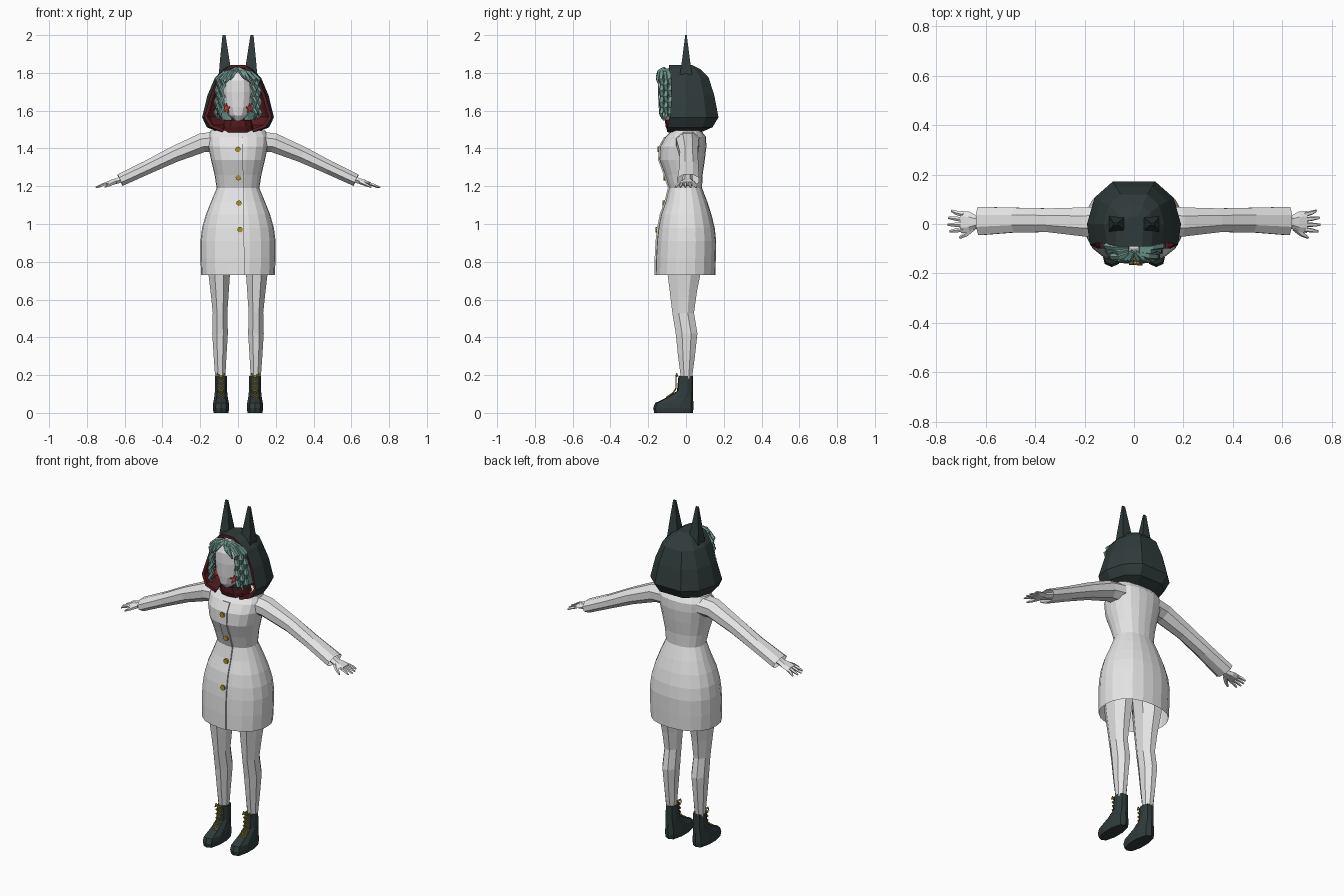
import bpy, bmesh, math
from mathutils import Vector as V


def mat(name, r, g, b):
    m = bpy.data.materials.new(name)
    m.diffuse_color = (r, g, b, 1)
    return m


WHITE = mat("off_white", 0.78, 0.78, 0.78)
DARK = mat("dark_slate", 0.03, 0.044, 0.044)
MAROON = mat("maroon_lining", 0.1, 0.012, 0.015)
TEAL = mat("teal_hair", 0.16, 0.32, 0.28)
GOLD = mat("old_gold", 0.42, 0.29, 0.02)
RED = mat("cheek_red", 0.75, 0.04, 0.04)


def loft(name, rings, m, start=True, end=True, closed=True):
    """Skin a list of equal-length point rings, with optional end caps."""
    bm = bmesh.new()
    vs = [[bm.verts.new(p) for p in r] for r in rings]
    n = len(vs[0])
    for a, b in zip(vs, vs[1:]):
        for i in range(n if closed else n - 1):
            j = (i + 1) % n
            bm.faces.new((a[i], a[j], b[j], b[i]))
    if start:
        bm.faces.new(vs[0])
    if end:
        bm.faces.new(vs[-1])
    bmesh.ops.recalc_face_normals(bm, faces=bm.faces)
    me = bpy.data.meshes.new(name)
    bm.to_mesh(me)
    bm.free()
    me.materials.append(m)
    ob = bpy.data.objects.new(name, me)
    bpy.context.collection.objects.link(ob)
    return ob


def oval(z, rx, yf, yb, n=16, p=2.3, cx=0.0):
    """Horizontal superellipse ring between front yf and back yb."""
    pts = []
    for i in range(n):
        a = 2 * math.pi * (i + 0.5 * (n < 12)) / n
        c, s = math.cos(a), math.sin(a)
        k = (abs(c) ** p + abs(s) ** p) ** (-1 / p)
        pts.append((cx + rx * c * k, (yf + yb) / 2 + (yb - yf) / 2 * s * k, z))
    return pts


def tube(name, path, radii, m, n=6, end=True):
    """Tube along a path; radii are (across, in y) for each point."""
    path = [V(p) for p in path]
    rings = []
    for i, p in enumerate(path):
        d = (path[min(i + 1, len(path) - 1)] - path[max(i - 1, 0)]).normalized()
        v = d.cross(V((0, 1, 0))).normalized()
        u = v.cross(d)
        a, b = radii[i] if isinstance(radii, list) else radii
        rings.append([p + v * a * math.cos(2 * math.pi * (k + .5) / n)
                      + u * b * math.sin(2 * math.pi * (k + .5) / n) for k in range(n)])
    return loft(name, rings, m, True, end)


# Coat: fitted bodice and bell skirt (z, half width, front y, back y)
COAT = [(0.73, .195, -.162, .155), (0.82, .199, -.160, .158), (0.91, .199, -.155, .160),
        (0.98, .190, -.147, .152), (1.05, .170, -.133, .135), (1.12, .142, -.108, .112),
        (1.19, .113, -.090, .085), (1.26, .124, -.112, .088), (1.34, .143, -.142, .100),
        (1.41, .158, -.138, .108), (1.46, .160, -.110, .106), (1.495, .145, -.075, .080)]
loft("coat", [oval(*r, n=20) for r in COAT], WHITE, start=False)


def coat_front(z):
    for a, b in zip(COAT, COAT[1:]):
        if a[0] <= z <= b[0]:
            return a[2] + (b[2] - a[2]) * (z - a[0]) / (b[0] - a[0])


# Overlapping button strip with its edge just off centre, and buttons
strip = []
for r in COAT[:-1]:
    y, e = r[2], 0.035 - 0.013 * (r[0] - .73)
    strip.append([(-.02, y + .004, r[0]), (-.02, y - .003, r[0]),
                  (e, y - .006, r[0]), (e, y + .004, r[0])])
loft("button_strip", strip, WHITE)
for z, x in ((1.395, 0), (1.245, .002), (1.11, .005), (.97, .011)):
    y = coat_front(z)
    loft("button", [[(x + .015 * math.cos(a), yy, z + .015 * math.sin(a))
                     for a in [k * math.pi / 4 for k in range(8)]]
                    for yy in (y, y - .013)], GOLD)

for s in (-1, 1):
    # Sleeve with open cuff, and the hand
    tube("sleeve", [(s * .10, .012, 1.438), (s * .19, .008, 1.43), (s * .34, .015, 1.368),
                    (s * .48, .016, 1.300), (s * .625, .012, 1.232)],
         [(.058, .07), (.055, .064), (.046, .052), (.039, .054), (.036, .062)], WHITE, 8, False)
    tube("palm", [(s * .54, .01, 1.268), (s * .64, .008, 1.228), (s * .665, .008, 1.222),
                  (s * .70, .008, 1.213)],
         [(.022, .025), (.017, .028), (.016, .042), (.010, .044)], WHITE, 6)
    for y, tip, w in ((.038, .738, .054), (.018, .75, .025), (-.003, .753, -.003),
                      (-.022, .745, -.03)):
        tube("finger", [(s * .69, y, 1.216), (s * .72, (y + w) / 2, 1.206), (s * tip, w, 1.194)],
             [(.009, .010), (.008, .009), (.004, .005)], WHITE, 5)
    tube("thumb", [(s * .65, -.015, 1.222), (s * .68, -.042, 1.208), (s * .705, -.056, 1.195)],
         [(.012, .014), (.009, .011), (.004, .005)], WHITE, 5)

    # Leg
    LEG = [(.18, .028, -.028, .033, .094), (.30, .036, -.045, .050, .095),
           (.42, .044, -.058, .064, .095), (.53, .041, -.076, .046, .095),
           (.64, .051, -.090, .062, .097), (.75, .062, -.105, .085, .100),
           (.90, .078, -.110, .095, .098)]
    loft("leg", [oval(z, rx, f, b, 8, 2.2, s * cx) for z, rx, f, b, cx in LEG], WHITE)

    # Ankle boot
    BOOT = [(0, .040, -.168, .036), (.025, .044, -.174, .040), (.052, .042, -.164, .039),
            (.085, .036, -.095, .037), (.115, .033, -.048, .036), (.195, .032, -.040, .036)]
    loft("boot", [oval(z, rx, f, b, 10, 2.8, s * .09) for z, rx, f, b in BOOT], DARK)

    # Crossed laces and bow
    for k in range(5):
        z = .082 + .024 * k
        y0, y1 = [-.1 + .05 * min(1, max(0, (q - .085) / .03)) - .003 for q in (z, z + .024)]
        for e in (-1, 1):
            tube("lace", [(s * .09 - e * .018, y0, z), (s * .09 + e * .018, y1, z + .024)],
                 (.0035, .004), GOLD, 4)
    for e in (-1, 1):
        tube("lace_bow", [(s * .09, -.045, .195), (s * .09 + e * .02, -.05, .21),
                          (s * .09 + e * .024, -.05, .19)], (.0035, .004), GOLD, 4)

    # Tall tapering ear
    loft("ear", [[(s * (cx + dx * w), dy * d, z) for dx, dy in ((-1, -1), (1, -1), (1, 1), (-1, 1))]
                 for z, cx, w, d in ((1.79, .068, .034, .032), (1.86, .070, .026, .022),
                                     (2.0, .074, .008, .004))], DARK)

    # Star patch on the cheek
    star = []
    for off in (-.004, .004):
        ring = []
        for k in range(10):
            r = .027 if k % 2 == 0 else .012
            a = math.pi / 2 + k * math.pi / 5
            t = r * math.cos(a)
            ring.append((s * .062 + .8 * t + s * .6 * off, -.122 + .6 * s * t - .8 * off,
                         1.612 + r * math.sin(a)))
        star.append(ring)
    loft("cheek_star", star, RED)

    # Wavy hair locks beside the face
    for i in range(3):
        path = [(s * .02, -.118 + .012 * i, 1.812), (s * (.055 + .008 * i), -.130 + .018 * i, 1.800)]
        for k in range(8):
            w = .007 * (-1) ** (k + i)
            path.append((s * (.080 + .012 * i + .0015 * k + w), -.128 + .022 * i - w * .6,
                         1.765 - .030 * k))
        tube("hair_lock", path, [(.013, .014)] * 8 + [(.011, .012), (.004, .004)], TEAL, 5)
    for x, z in ((.03, 1.772), (.055, 1.755)):
        tube("fringe_lock", [(s * .004, -.112, 1.822), (s * x * .6, -.143, 1.806),
                             (s * x, -.151, z + .012), (s * (x + .012), -.148, z - .01)],
             [(.012, .010), (.014, .010), (.011, .008), (.003, .003)], TEAL, 5)

# Head
HEAD = [(1.548, .022, -.120, .03), (1.575, .050, -.140, .04), (1.62, .073, -.145, .05),
        (1.70, .080, -.149, .05), (1.76, .076, -.147, .05), (1.80, .058, -.130, .04),
        (1.818, .030, -.10, .02)]
loft("head", [oval(*r, n=16, p=2.6) for r in HEAD], WHITE)

# Mass of hair behind the face
HAIR = [(1.55, .095, -.075, .08), (1.65, .105, -.085, .09), (1.74, .092, -.095, .08),
        (1.80, .062, -.100, .05), (1.818, .035, -.095, .03)]
loft("hair_back", [oval(*r, n=12) for r in HAIR], TEAL)

# Neck and collar
loft("neck", [oval(1.47, .055, -.075, .05, 10), oval(1.565, .042, -.105, .05, 10)], DARK)
loft("collar", [oval(1.485, .085, -.095, .06, 12), oval(1.515, .080, -.108, .06, 12),
                oval(1.55, .072, -.112, .06, 12)], MAROON, end=False)

# Hood: U-shaped rows open to the front (z, front x, front y, side x, back y)
HOOD = [(1.488, .080, -.100, .105, .085), (1.512, .145, -.100, .165, .140),
        (1.565, .178, -.085, .190, .172), (1.68, .145, -.076, .162, .150),
        (1.775, .108, -.082, .122, .120), (1.820, .070, -.090, .078, .075),
        (1.842, .032, -.090, .038, .030)]
rows = []
for z, fx, fy, sx, b in HOOD:
    half = [(fx, fy), (sx, 0.0), (sx * .84, b * .62), (sx * .45, b)]
    rows.append([(x, y, z) for x, y in half] + [(-x, y, z) for x, y in reversed(half)])
hood = loft("hood", rows, DARK, start=False, closed=False)
if max(hood.data.polygons, key=lambda f: f.center.y).normal.y < 0:
    hood.data.flip_normals()
hood.data.materials.append(MAROON)
sol = hood.modifiers.new("lining", 'SOLIDIFY')
sol.thickness = 0.016
sol.offset = -1
sol.material_offset = 1
sol.material_offset_rim = 1
